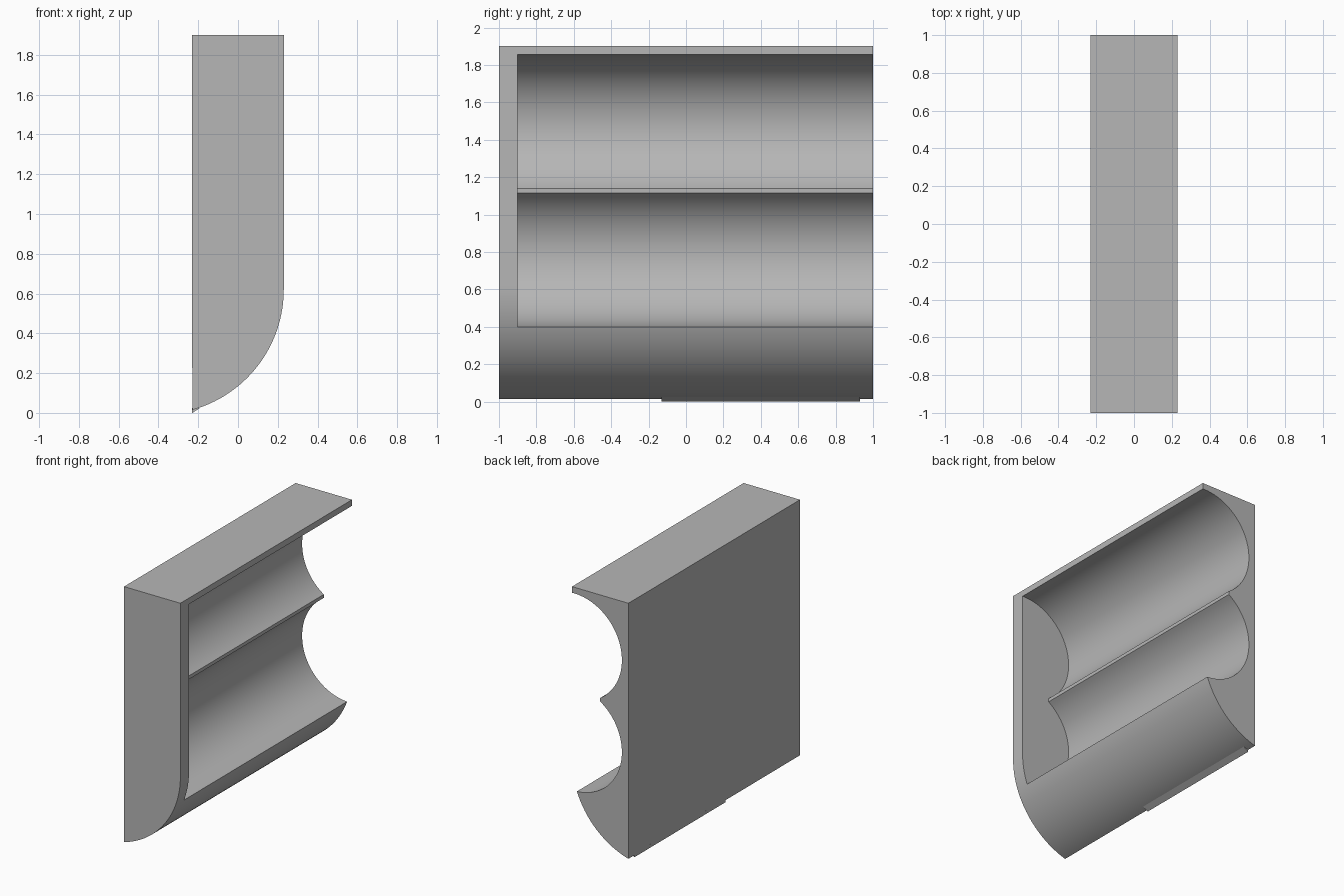
import bpy, bmesh
from math import cos, sin, radians, atan2, degrees

cube = bpy.data.objects.get("Cube")
if cube:
    bpy.data.objects.remove(cube, do_unlink=True)

grey = bpy.data.materials.new("plain grey")
grey.use_nodes = True
colour = (0.47, 0.47, 0.47, 1)
grey.diffuse_color = colour
grey.node_tree.nodes["Principled BSDF"].inputs["Base Color"].default_value = colour


def arc(cx, cz, r, start, end, steps):
    """Points on a circle in the x-z plane, angles in degrees."""
    angles = [radians(start + (end - start) * i / steps) for i in range(steps + 1)]
    return [(cx + r * cos(a), cz + r * sin(a)) for a in angles]


def prism(name, profile, y0, y1):
    """Extrude an x-z profile along y."""
    bm = bmesh.new()
    face = bm.faces.new([bm.verts.new((x, y0, z)) for x, z in profile])
    new = bmesh.ops.extrude_face_region(bm, geom=[face])["geom"]
    verts = [v for v in new if isinstance(v, bmesh.types.BMVert)]
    bmesh.ops.translate(bm, verts=verts, vec=(0, y1 - y0, 0))
    bmesh.ops.recalc_face_normals(bm, faces=bm.faces)
    mesh = bpy.data.meshes.new(name)
    bm.to_mesh(mesh)
    bm.free()
    mesh.materials.append(grey)
    obj = bpy.data.objects.new(name, mesh)
    bpy.context.collection.objects.link(obj)
    return obj


# Body: flat back and top, rounded underside
W, TOP, R = 0.23, 1.9, 0.628
CX, CZ = W - R, 0.62
end = degrees(atan2(0.015 - CZ, -W - CX))
body = prism("body", [(-W, TOP), (W, TOP)] + arc(CX, CZ, R, 0, end, 40), -1, 1)

# Two round troughs meeting at a narrow flat ridge, open at the back end
trough = 0.389
opening = ([(0.5, 1.855)]
           + arc(0.212, 1.466, trough, 90, 237, 40)
           + arc(0.212, 0.788, trough, 123, 268, 40)
           + [(0.5, 0.4)])
cutter = prism("trough_cutter", opening, -0.9, 1.2)
cutter.hide_render = True

cut = body.modifiers.new("troughs", "BOOLEAN")
cut.operation = "DIFFERENCE"
cut.solver = "EXACT"
cut.object = cutter
bpy.ops.object.select_all(action="DESELECT")
bpy.context.view_layer.objects.active = body
body.select_set(True)
bpy.ops.object.modifier_apply(modifier=cut.name)
bpy.data.objects.remove(cutter, do_unlink=True)
bpy.ops.object.shade_smooth_by_angle(angle=radians(25))

# Thin sliver under the bottom edge
prism("bottom_tab", [(-W, 0), (-W, 0.025), (-0.19, 0.025)], -0.13, 0.93)
